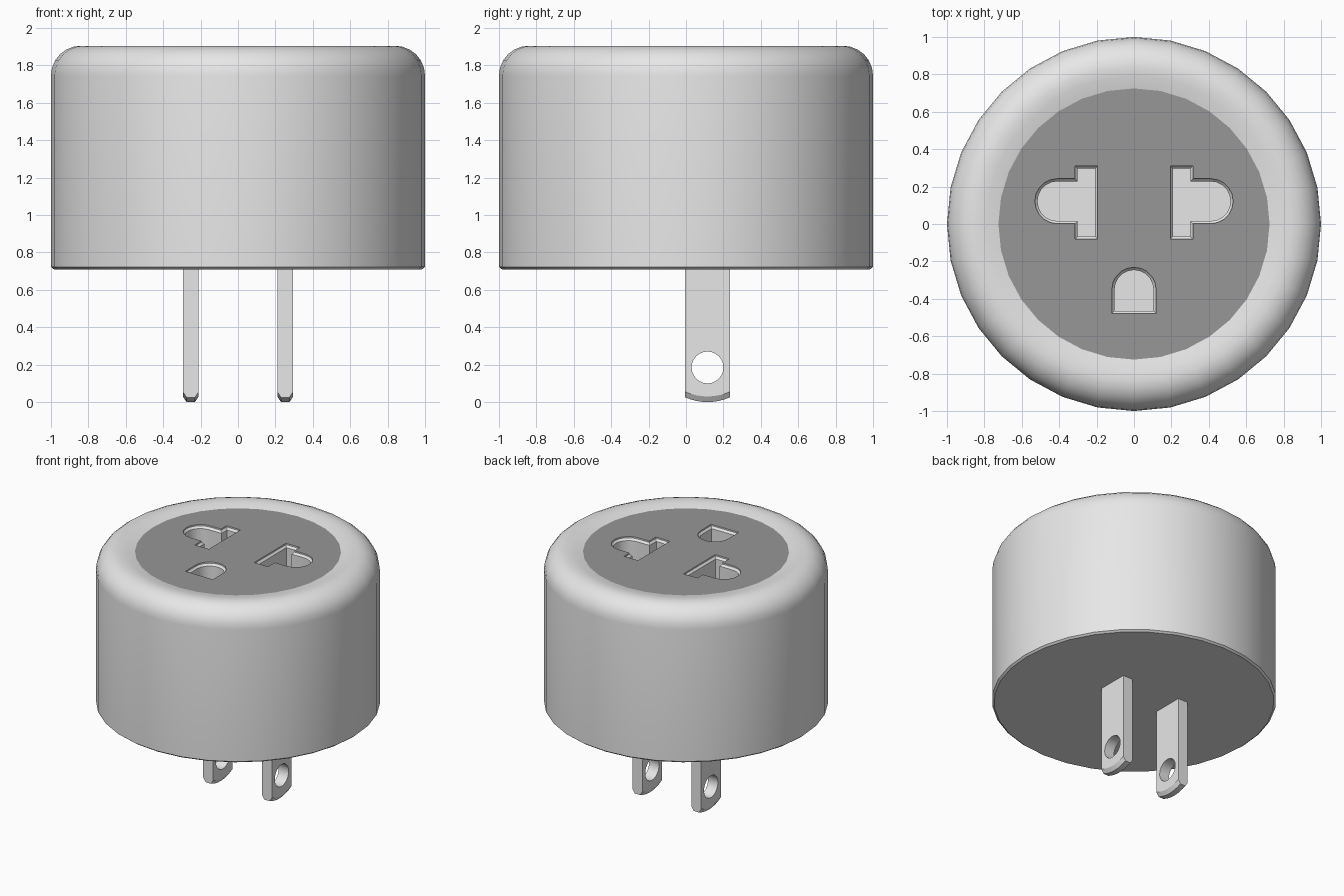
import bpy, bmesh, math

if "Cube" in bpy.data.objects:
    bpy.data.objects.remove(bpy.data.objects["Cube"])

def material(name, v):
    m = bpy.data.materials.new(name)
    m.diffuse_color = (v, v, v, 1)
    m.use_nodes = True
    m.node_tree.nodes["Principled BSDF"].inputs["Base Color"].default_value = m.diffuse_color
    return m

LIGHT = material("light grey plastic", 0.8)
DARK = material("dark grey face", 0.31)

def loft(name, rings, mat):
    """Closed solid skinned through rings of equal point count."""
    bm = bmesh.new()
    loops = [[bm.verts.new(p) for p in r] for r in rings]
    n = len(loops[0])
    for a, b in zip(loops, loops[1:]):
        for i in range(n):
            j = (i + 1) % n
            bm.faces.new((a[i], a[j], b[j], b[i]))
    bm.faces.new(loops[0])
    bm.faces.new(loops[-1])
    bmesh.ops.recalc_face_normals(bm, faces=bm.faces)
    me = bpy.data.meshes.new(name)
    bm.to_mesh(me)
    bm.free()
    ob = bpy.data.objects.new(name, me)
    bpy.context.collection.objects.link(ob)
    me.materials.append(mat)
    return ob

def cut(ob, cutter):
    cutter.hide_render = True
    bpy.context.view_layer.objects.active = ob
    m = ob.modifiers.new("cut", 'BOOLEAN')
    m.operation, m.solver, m.object = 'DIFFERENCE', 'EXACT', cutter
    bpy.ops.object.modifier_apply(modifier=m.name)
    bpy.data.objects.remove(cutter)

def smooth(ob):
    bpy.ops.object.select_all(action='DESELECT')
    ob.select_set(True)
    bpy.context.view_layer.objects.active = ob
    bpy.ops.object.shade_smooth_by_angle(angle=math.radians(30))

def arc(cx, cy, r, a0, a1, n):
    return [(cx + r * math.cos(math.radians(a0 + (a1 - a0) * i / n)),
             cy + r * math.sin(math.radians(a0 + (a1 - a0) * i / n))) for i in range(n + 1)]

# Round body with rounded rim and shallow dished top
FACE_Z = 1.885
profile = [(0.985, 0.71), (1, 0.722)] + arc(0.84, 1.745, 0.16, 0, 90, 6)
profile += [(0.79, 1.9), (0.725, FACE_Z)]
body = loft("adapter_body", [[(r * math.cos(math.tau * i / 32), r * math.sin(math.tau * i / 32), z)
                              for i in range(32)] for r, z in profile], LIGHT)
body.data.materials.append(DARK)
for p in body.data.polygons:
    if p.normal.z > 0.99 and abs(p.center.z - FACE_Z) < 0.001:
        p.material_index = 1

# Socket openings with a small chamfered lip
def side_slot(d):
    r = 0.12 - d
    x0, x1 = 0.195 + d, 0.315 - d
    return ([(x0, -0.08 + d), (x1, -0.08 + d), (x1, 0.122 - r)]
            + arc(0.41, 0.122, r, -90, 90, 10)
            + [(x1, 0.122 + r), (x1, 0.31 - d), (x0, 0.31 - d)])

def ground_slot(d):
    r = 0.118 - d
    return [(-r, -0.478 + d), (r, -0.478 + d)] + arc(0, -0.35, r, 0, 180, 10)

for shape, sx in ((side_slot, 1), (side_slot, -1), (ground_slot, 1)):
    levels = [(0, 1.95), (0, 1.875), (0.014, 1.86), (0.014, 1.70)]
    cut(body, loft("slot_cutter", [[(sx * x, y, z) for x, y in shape(d)] for d, z in levels], LIGHT))
smooth(body)
for p in body.data.polygons:
    if p.material_index == 1:
        p.use_smooth = False

# Two flat blades with chamfered, slightly bowed tips and a round hole
def blade_ring(x, inset):
    tip = [(-0.12 + 0.24 * i / 8) for i in range(9)]
    pts = [(x, 0.115 + t, inset + 0.025 * (t / 0.12) ** 2) for t in tip]
    return pts + [(x, 0.235, 0.72), (x, -0.005, 0.72)]

for side, s in (("left", -1), ("right", 1)):
    blade = loft(side + "_blade", [blade_ring(s * x, d) for x, d in
                                   ((0.21, 0.03), (0.23, 0), (0.275, 0), (0.295, 0.03))], LIGHT)
    cut(blade, loft("hole_cutter", [[(s * x, y, z) for y, z in arc(0.115, 0.185, 0.085, 0, 345, 23)]
                                    for x in (0.1, 0.4)], LIGHT))
    smooth(blade)
